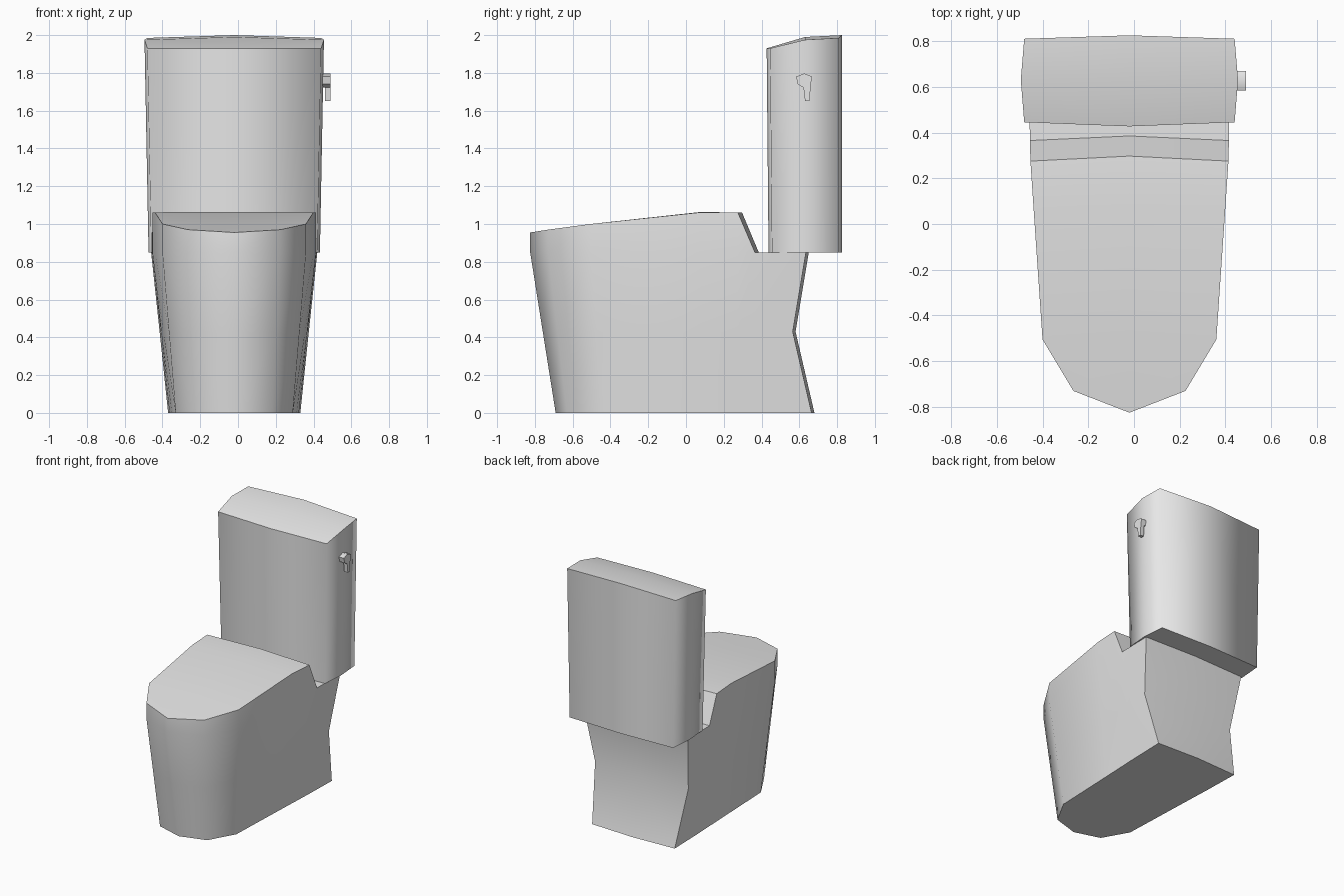
import bpy, bmesh, math
from mathutils import Vector

if "Cube" in bpy.data.objects:
    bpy.data.objects.remove(bpy.data.objects["Cube"])

CX = -0.02  # the pan and cistern sit slightly left of the origin

ceramic = bpy.data.materials.new("light grey ceramic")
ceramic.diffuse_color = (0.8, 0.8, 0.8, 1)
ceramic.use_nodes = True
ceramic.node_tree.nodes["Principled BSDF"].inputs["Base Color"].default_value = ceramic.diffuse_color


def finish(name, bm, keep_upright_soft=False):
    """Weld, orient, smooth, and mark hard edges."""
    bmesh.ops.remove_doubles(bm, verts=bm.verts, dist=1e-4)
    bmesh.ops.recalc_face_normals(bm, faces=bm.faces)
    for f in bm.faces:
        f.smooth = True
    for e in bm.edges:
        upright = abs(e.verts[0].co.z - e.verts[1].co.z) > 0.5
        hard = len(e.link_faces) == 2 and e.calc_face_angle(0) > math.radians(45)
        e.smooth = not hard or (keep_upright_soft and upright)
    me = bpy.data.meshes.new(name)
    bm.to_mesh(me)
    bm.free()
    me.materials.append(ceramic)
    ob = bpy.data.objects.new(name, me)
    bpy.context.collection.objects.link(ob)
    return ob


def mirrored(bm, pts):
    """Add a face and its mirror image about x = CX."""
    for s in (1, -1):
        bm.faces.new([bm.verts.new((CX + s * x, y, z)) for x, y, z in pts])


def strips(bm, low, high):
    for i in range(len(low) - 1):
        mirrored(bm, (low[i], low[i + 1], high[i + 1], high[i]))


# Pan: half outlines from front tip round to back centre
base = [(0, -0.69, 0), (0.20, -0.63, 0), (0.31, -0.435, 0), (0.33, 0.08, 0),
        (0.338, 0.275, 0), (0.342, 0.365, 0), (0.35, 0.665, 0), (0, 0.68, 0)]
deck = [(0, -0.825, 0.85), (0.245, -0.73, 0.85), (0.38, -0.505, 0.85), (0.42, 0.08, 0.85),
        (0.433, 0.275, 0.85), (0.435, 0.365, 0.85), (0.44, 0.635, 0.85), (0, 0.65, 0.85)]
waist = [tuple((Vector(a) + Vector(b)) / 2) for a, b in zip(base, deck)]
waist[6] = (0.395, 0.565, 0.43)
waist[7] = (0, 0.58, 0.43)
lid = [(x, y, z) for (x, y, _), z in zip(deck, (0.955, 0.97, 1.0, 1.062, 1.06))]
mid = [(0, -0.505, 1.0), (0, 0.08, 1.064), (0, 0.297, 1.06)]
notch = (0, 0.385, 0.85)

bm = bmesh.new()
strips(bm, base, waist)
strips(bm, waist, deck)
strips(bm, deck[:5], lid)
mirrored(bm, (deck[4], deck[5], lid[4]))                 # notch side
mirrored(bm, (lid[4], deck[5], notch, mid[2]))           # slope behind the lid
mirrored(bm, (deck[5], deck[6], deck[7], notch))         # deck under cistern
mirrored(bm, (lid[0], lid[1], lid[2], mid[0]))           # lid top
strips(bm, lid[2:5], mid)
mirrored(bm, base)                                       # underside
finish("toilet_pan", bm)

# Cistern: half outline, slightly narrower at the bottom, bowed sloping top
top = [(0, 0.427, 1.93), (0.46, 0.445, 1.93), (0.475, 0.63, 1.975),
       (0.46, 0.81, 1.985), (0, 0.825, 2.0)]
bottom = [(x * 0.955, max(y, 0.437 + (y - 0.427)) if y < 0.5 else y, 0.85) for x, y, _ in top]
centre = (0, 0.63, 1.99)
bm = bmesh.new()
strips(bm, bottom, top)
mirrored(bm, (top[0], top[1], top[2], centre))
mirrored(bm, (centre, top[2], top[3], top[4]))
mirrored(bm, bottom)
finish("cistern", bm, True)


# Flush lever: side outlines extruded along x
def plate(name, outline, x0, x1):
    bm = bmesh.new()
    a = [bm.verts.new((x0, y, z)) for y, z in outline]
    b = [bm.verts.new((x1, y, z)) for y, z in outline]
    bm.faces.new(a)
    bm.faces.new(b)
    for i in range(len(a)):
        j = (i + 1) % len(a)
        bm.faces.new((a[i], a[j], b[j], b[i]))
    finish(name, bm)


knob = [(0.583, 1.78), (0.625, 1.797), (0.668, 1.78), (0.66, 1.74), (0.625, 1.722), (0.592, 1.74)]
plate("lever_stem", knob, 0.43, 0.468)
plate("lever_handle", knob[:4] + [(0.655, 1.652), (0.63, 1.652), (0.622, 1.722), (0.592, 1.74)],
      0.46, 0.49)
